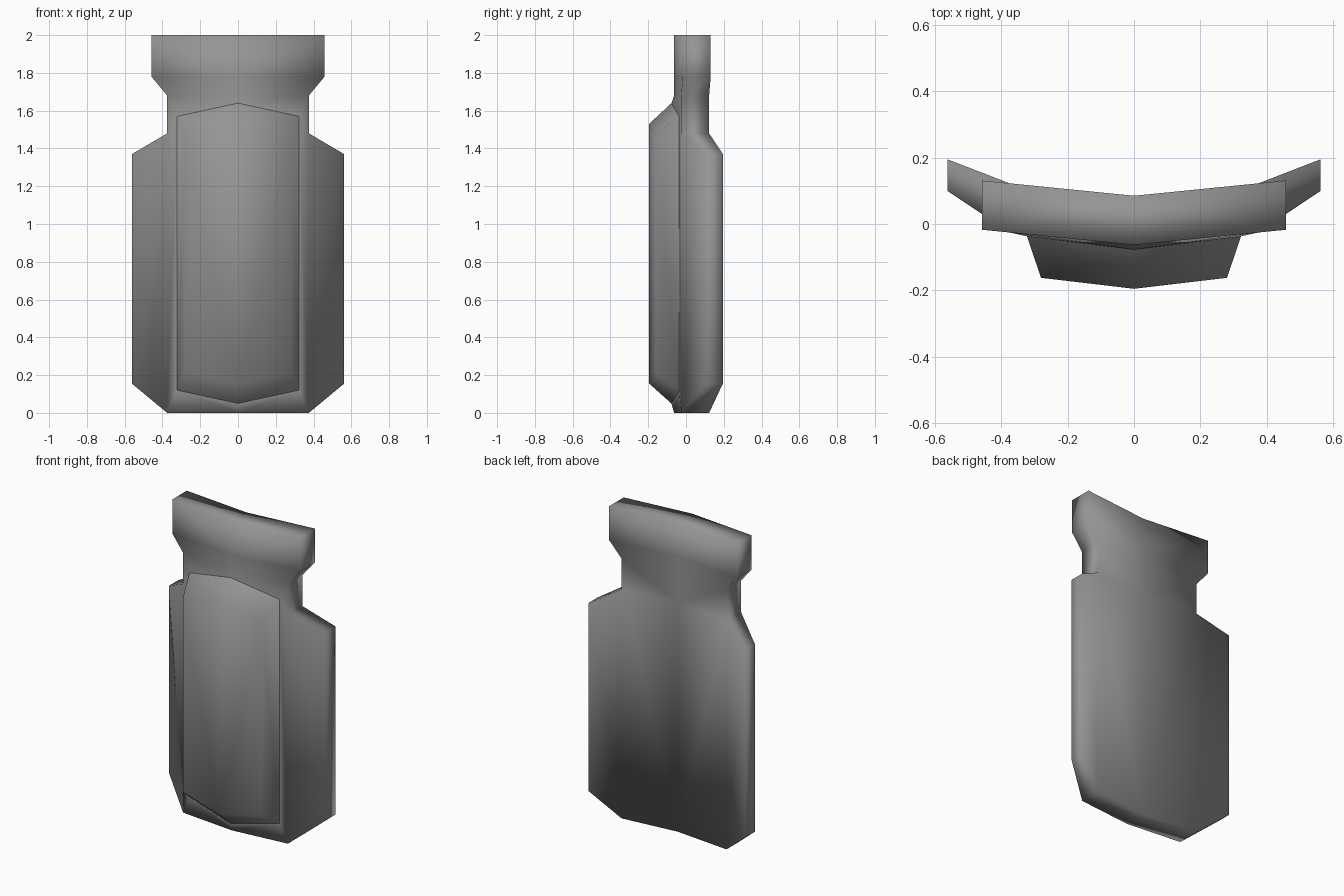
import bpy
import bmesh

cube = bpy.data.objects.get("Cube")
if cube:
    bpy.data.objects.remove(cube)

grey = bpy.data.materials.new("dark grey")
grey.use_nodes = True
COLOUR = (0.3, 0.3, 0.3, 1)
grey.diffuse_color = COLOUR
grey.node_tree.nodes["Principled BSDF"].inputs["Base Color"].default_value = COLOUR


def finish(name, bm):
    """Mirror the +x half, weld the seam and add a smooth object."""
    bmesh.ops.mirror(bm, geom=bm.verts[:] + bm.edges[:] + bm.faces[:],
                     axis="X", merge_dist=0.001)
    bmesh.ops.remove_doubles(bm, verts=bm.verts, dist=0.001)
    bmesh.ops.recalc_face_normals(bm, faces=bm.faces)
    # The outermost front face must look towards -y
    front = min(bm.faces, key=lambda f: f.calc_center_median().y)
    if front.normal.y > 0:
        bmesh.ops.reverse_faces(bm, faces=bm.faces)
    for face in bm.faces:
        face.smooth = True
    mesh = bpy.data.meshes.new(name)
    bm.to_mesh(mesh)
    bm.free()
    mesh.materials.append(grey)
    obj = bpy.data.objects.new(name, mesh)
    bpy.context.collection.objects.link(obj)


def add_faces(bm, verts, faces):
    for names in faces:
        bm.faces.new([verts[n] for n in names.split()])


# Outline of the seat foot, wings, neck and head (x, z)
outline = {
    "foot": (0, 0), "corner": (0.375, 0), "wing_low": (0.562, 0.155),
    "wing_high": (0.562, 1.37), "shoulder": (0.375, 1.48),
    "neck": (0.375, 1.68), "jaw": (0.458, 1.78), "crown": (0.458, 2),
    "top": (0, 2),
}
middle = {"neck_mid": (0, 1.68), "jaw_mid": (0, 1.78)}

# Rim of the raised panel (x, y, z)
rim = {
    "rim_foot": (0, -0.077, 0.05), "rim_low": (0.322, -0.037, 0.12),
    "rim_high": (0.322, -0.037, 1.57), "rim_top": (0, -0.077, 1.64),
}

# Shell: bent plate with swept wings, neck and head
bm = bmesh.new()
v = {}
for n, (x, z) in {**outline, **middle, "waist": (0, 1.48)}.items():
    wing = n.startswith("wing")
    if n != "waist":
        v["f_" + n] = bm.verts.new((x, 0.1 if wing else -0.063 + 0.1 * x, z))
    v["b_" + n] = bm.verts.new((x, 0.195 if wing else 0.085 + 0.1 * x, z))
for n, co in rim.items():
    v[n] = bm.verts.new(co)
add_faces(bm, v, [
    "f_foot f_corner rim_low rim_foot",
    "f_corner f_shoulder rim_high rim_low",
    "f_shoulder f_neck rim_high",
    "f_neck f_neck_mid rim_top rim_high",
    "b_foot b_corner b_shoulder b_waist",
    "b_waist b_shoulder b_neck b_neck_mid",
])
for s in ("f_", "b_"):
    add_faces(bm, v, [
        f"{s}corner {s}wing_low {s}wing_high {s}shoulder",
        f"{s}neck_mid {s}neck {s}jaw {s}jaw_mid",
        f"{s}jaw_mid {s}jaw {s}crown {s}top",
    ])
edge = list(outline)
add_faces(bm, v, [f"f_{a} f_{b} b_{b} b_{a}" for a, b in zip(edge, edge[1:])])
finish("shell", bm)

# Raised front panel with sloping sides
bm = bmesh.new()
v = {n: bm.verts.new(co) for n, co in rim.items()}
face = {
    "foot": (0, -0.195, 0.155), "low": (0.28, -0.162, 0.21),
    "high": (0.28, -0.162, 1.47), "top": (0, -0.195, 1.53),
}
v.update({n: bm.verts.new(co) for n, co in face.items()})
names = list(face)
add_faces(bm, v, ["foot low high top"] + [
    f"rim_{a} rim_{b} {b} {a}" for a, b in zip(names, names[1:])])
finish("front_panel", bm)
